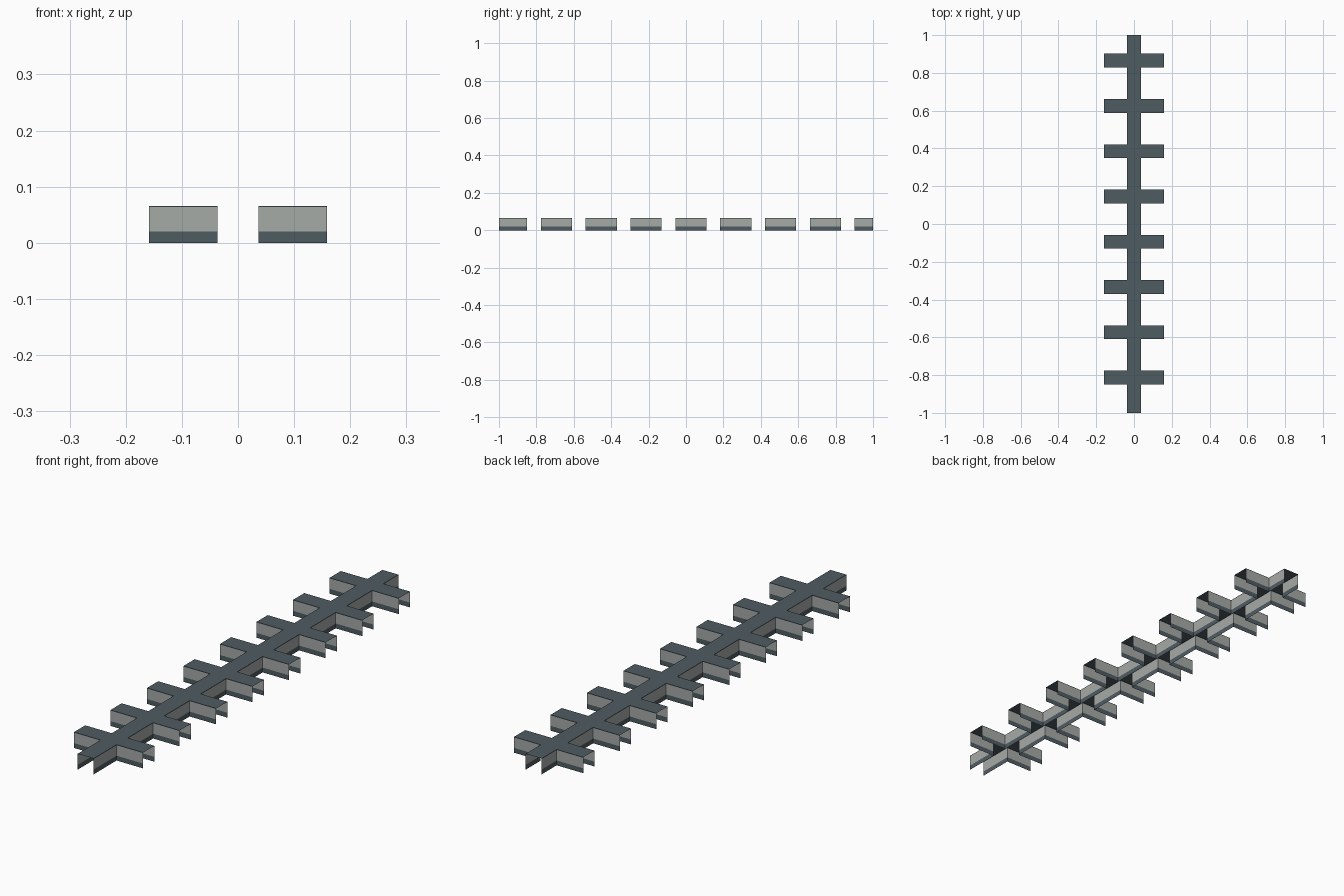
import bpy, bmesh

if "Cube" in bpy.data.objects:
    bpy.data.objects.remove(bpy.data.objects["Cube"])

W = 0.0366          # half width of every corridor
ARM = 0.159         # reach of the side arms
H = 0.066           # ceiling height
BANDS = [(0.0, 0.02, 0), (0.02, 0.0635, 1), (0.0635, H, 0)]  # skirting, wall, trim
CENTRES = [-0.813 + 0.2397 * i for i in range(8)]


def material(name, col):
    m = bpy.data.materials.new(name)
    m.diffuse_color = (*col, 1)
    m.use_nodes = True
    m.node_tree.nodes["Principled BSDF"].inputs["Base Color"].default_value = m.diffuse_color
    return m


MATS = [material("dark slate", (0.078, 0.107, 0.122)),
        material("pale grey", (0.38, 0.405, 0.385))]


def finish(bm, name):
    me = bpy.data.meshes.new(name)
    bmesh.ops.remove_doubles(bm, verts=bm.verts, dist=1e-5)
    bm.to_mesh(me)
    bm.free()
    for m in MATS:
        me.materials.append(m)
    ob = bpy.data.objects.new(name, me)
    bpy.context.collection.objects.link(ob)
    return ob


def quad(bm, pts, mat):
    f = bm.faces.new([bm.verts.new(p) for p in pts])
    f.material_index = mat


def wall(bm, a, b):
    # upright sheet from a to b, facing right of the direction of travel
    for z0, z1, mat in BANDS:
        quad(bm, [(*a, z0), (*b, z0), (*b, z1), (*a, z1)], mat)


def rect(bm, x0, x1, y0, y1):
    quad(bm, [(x0, y0, H), (x1, y0, H), (x1, y1, H), (x0, y1, H)], 0)


# plan outline along the right side, walked front to back
side = [[(W, -1.0)]]
for c in CENTRES:
    side[-1] += [(W, c - W), (ARM, c - W)]
    side.append([(ARM, c + W), (W, c + W)])   # arm ends stay open
side[-1].append((W, 1.0))

# corridor walls with dark skirting and top trim, both sides
bm = bmesh.new()
for run in side:
    for a, b in zip(run, run[1:]):
        wall(bm, a, b)
        wall(bm, (-b[0], b[1]), (-a[0], a[1]))
finish(bm, "corridor_walls")

# flat roof over the spine and arms
bm = bmesh.new()
ys = [-1.0] + [v for c in CENTRES for v in (c - W, c + W)] + [1.0]
for y0, y1 in zip(ys, ys[1:]):
    rect(bm, -W, W, y0, y1)
for c in CENTRES:
    rect(bm, W, ARM, c - W, c + W)
    rect(bm, -ARM, -W, c - W, c + W)
finish(bm, "roof")
